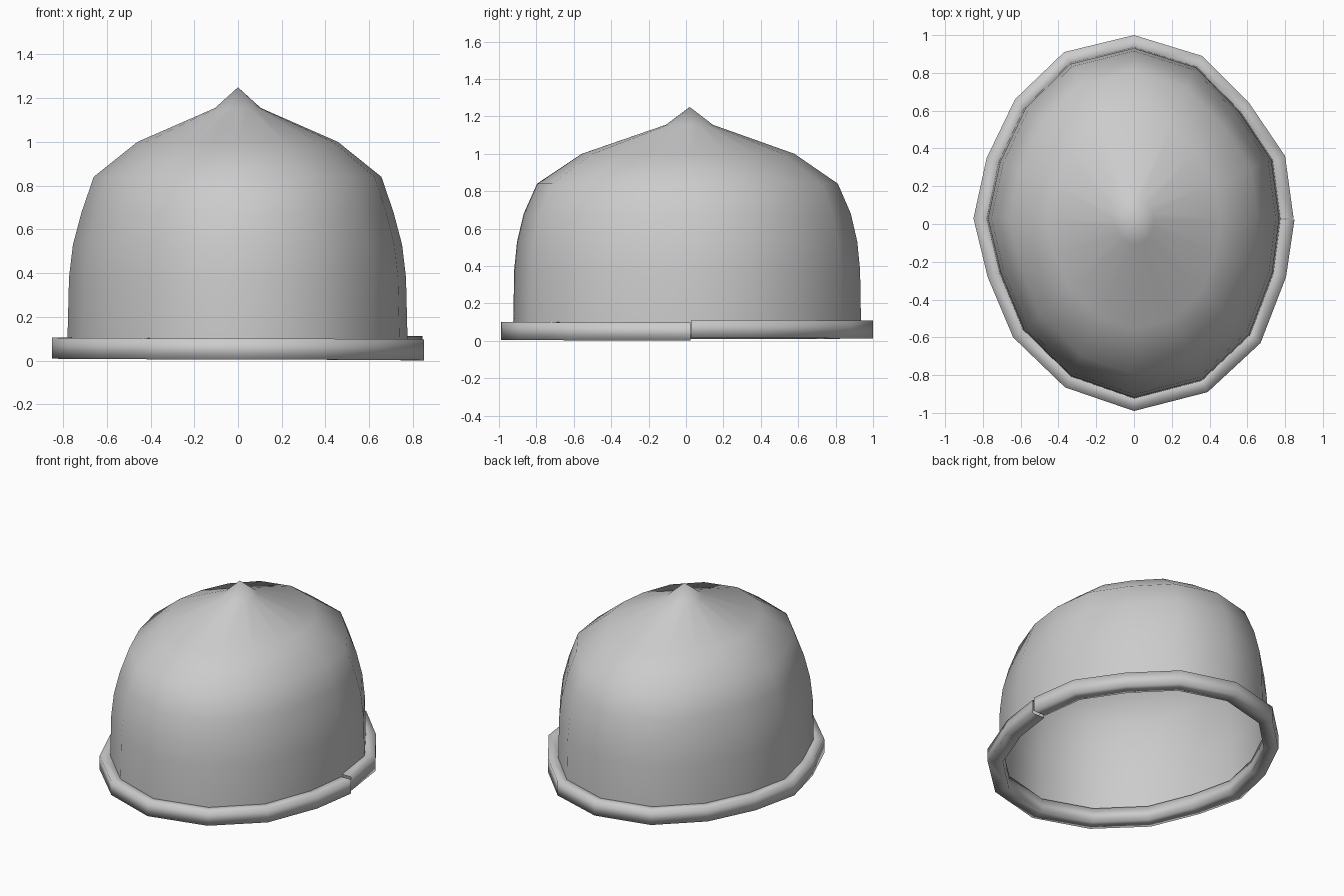
import bpy

if "Cube" in bpy.data.objects:
    bpy.data.objects.remove(bpy.data.objects["Cube"])

CY = 0.02  # dome axis in y

# Outer brim outline, 16 sided, counter-clockwise from the seam on the right
OUTLINE = [(0.845, 0.03), (0.80, 0.36), (0.61, 0.64), (0.36, 0.89),
           (0.00, 1.00), (-0.37, 0.91), (-0.63, 0.66), (-0.78, 0.35),
           (-0.85, 0.03), (-0.775, -0.28), (-0.64, -0.60), (-0.365, -0.865),
           (0.00, -0.99), (0.39, -0.89), (0.67, -0.63), (0.805, -0.28)]


def make(name, verts, faces):
    mesh = bpy.data.meshes.new(name)
    mesh.from_pydata(verts, [], faces)
    mesh.polygons.foreach_set("use_smooth", [True] * len(faces))
    mesh.update()
    ob = bpy.data.objects.new(name, mesh)
    bpy.context.collection.objects.link(ob)
    return ob


def scaled(p, rx, ry):
    return p[0] * rx / 0.85, CY + (p[1] - CY) * ry / 0.99


# Dome shell: (z, x radius, y radius), open underneath
n = len(OUTLINE)
levels = [(0.03, 0.78, 0.925), (0.10, 0.78, 0.925), (0.38, 0.773, 0.92),
          (0.53, 0.755, 0.905), (0.68, 0.715, 0.87), (0.84, 0.66, 0.80),
          (1.00, 0.46, 0.565), (1.155, 0.105, 0.125)]
verts = [(*scaled(p, rx, ry), z) for z, rx, ry in levels for p in OUTLINE]
faces = [(r * n + i, r * n + (i + 1) % n, (r + 1) * n + (i + 1) % n, (r + 1) * n + i)
         for r in range(len(levels) - 1) for i in range(n)]
verts.append((0, CY, 1.25))
top = (len(levels) - 1) * n
faces += [(top + i, top + (i + 1) % n, len(verts) - 1) for i in range(n)]
make("dome_shell", verts, faces)

# Brim: square bar swept round the outline, open at the right seam
path = OUTLINE + [(0.85, 0.025)]
verts = []
for i, p in enumerate(path):
    z = 0.064 - 0.015 * i / n
    inner = scaled(p, 0.757, 0.897)
    verts += [(*p, z - 0.048), (*p, z + 0.048), (*inner, z + 0.048), (*inner, z - 0.048)]
faces = [(i * 4 + k, i * 4 + 4 + k, i * 4 + 4 + (k + 1) % 4, i * 4 + (k + 1) % 4)
         for i in range(n) for k in range(4)]
make("brim_band", verts, faces)
